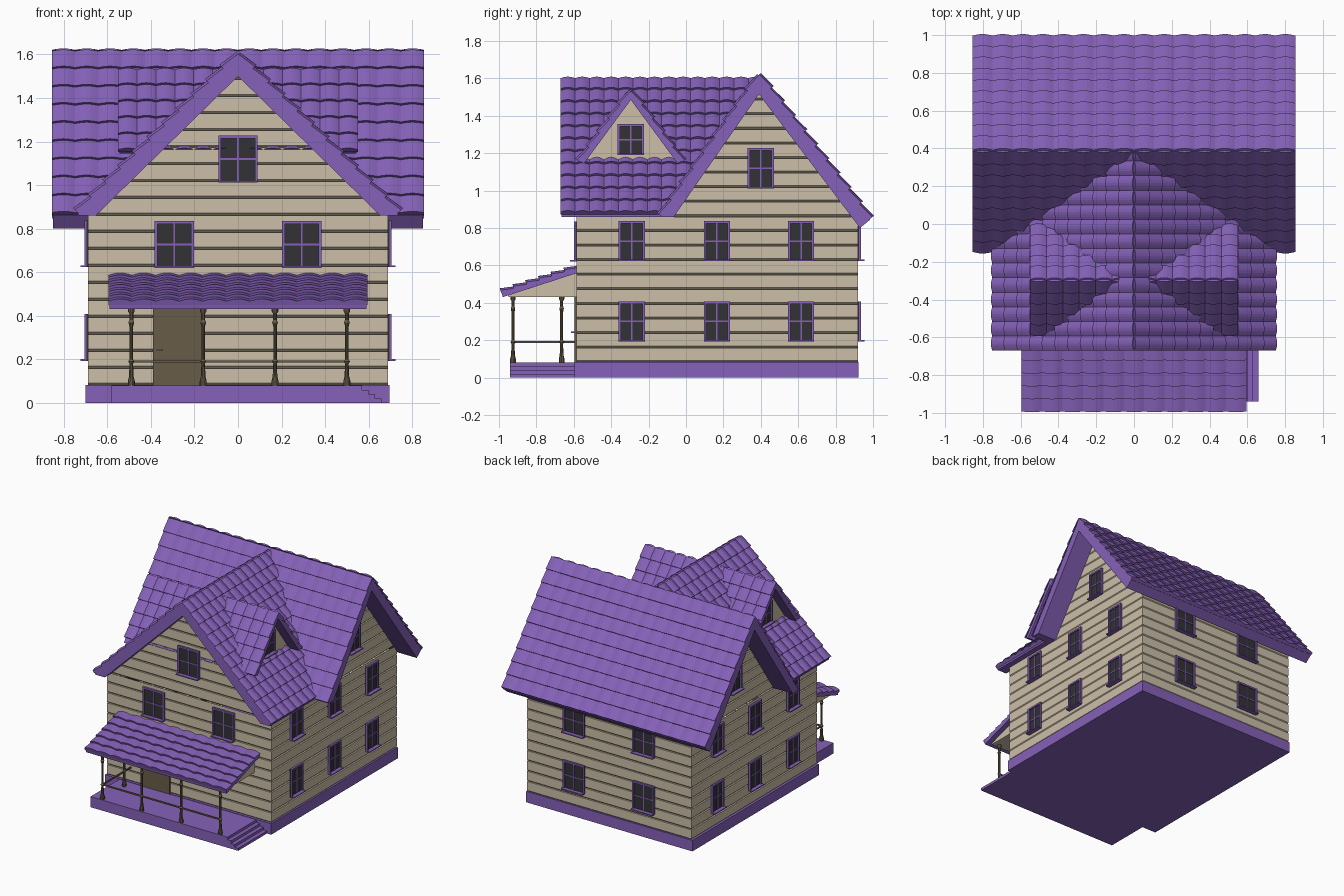
import bpy, bmesh, math
from mathutils import Vector as V

cube = bpy.data.objects.get("Cube")
if cube:
    bpy.data.objects.remove(cube, do_unlink=True)


def material(name, rgb):
    m = bpy.data.materials.new(name)
    m.use_nodes = True
    m.diffuse_color = (*rgb, 1)
    m.node_tree.nodes["Principled BSDF"].inputs["Base Color"].default_value = (*rgb, 1)
    return m


PURPLE = material("purple", (0.235, 0.12, 0.48))
CREAM = material("cream", (0.60, 0.52, 0.39))
BROWN = material("dark brown", (0.138, 0.108, 0.066))
GLASS = material("dark glass", (0.032, 0.031, 0.034))


def finish(name, bm, *mats, normals=True):
    if normals:
        bmesh.ops.recalc_face_normals(bm, faces=bm.faces)
    me = bpy.data.meshes.new(name)
    bm.to_mesh(me)
    bm.free()
    for m in mats:
        me.materials.append(m)
    ob = bpy.data.objects.new(name, me)
    bpy.context.collection.objects.link(ob)
    return ob


def add_box(bm, lo, hi, mat=0):
    geo = bmesh.ops.create_cube(bm, size=1)["verts"]
    for v in geo:
        v.co = V([a + (b - a) * (c + 0.5) for a, b, c in zip(lo, hi, v.co)])
    for f in {f for v in geo for f in v.link_faces}:
        f.material_index = mat


def box(name, lo, hi, mat):
    bm = bmesh.new()
    add_box(bm, lo, hi)
    return finish(name, bm, mat)


def clip(bm, plane, fill):
    """Cut away everything behind the plane."""
    geom = bm.verts[:] + bm.edges[:] + bm.faces[:]
    cut = bmesh.ops.bisect_plane(bm, geom=geom, plane_co=plane[0], plane_no=plane[1],
                                 clear_inner=True)["geom_cut"]
    if fill:
        bmesh.ops.holes_fill(bm, edges=[e for e in cut if isinstance(e, bmesh.types.BMEdge)])


def prism(name, points, sweep, mat, plane=None):
    bm = bmesh.new()
    face = bm.faces.new([bm.verts.new(p) for p in points])
    ext = bmesh.ops.extrude_face_region(bm, geom=[face])["geom"]
    bmesh.ops.translate(bm, vec=sweep, verts=[v for v in ext if isinstance(v, bmesh.types.BMVert)])
    if plane:
        clip(bm, plane, True)
    return finish(name, bm, mat)


def tiles(name, corner, along, down, waves, rows, plane=None):
    """Overlapping rows of rounded tiles on a roof slope."""
    corner, along, down = V(corner), V(along), V(down)
    n = along.cross(down).normalized()
    n = n if n.z > 0 else -n
    seg = 6
    lines = [(0, 0, 0)]
    for r in range(rows):
        lines += [(r / rows, 0.002, 1), ((r + 1) / rows, 0.015, 1)]
    lines.append((1, -0.004, 0))
    bm = bmesh.new()
    grid = []
    for t, h, wavy in lines:
        row = [bm.verts.new(corner + down * t - n * 0.003)]
        for i in range(waves * seg + 1):
            w = 0.011 * abs(math.sin(math.pi * i / seg)) * wavy
            row.append(bm.verts.new(corner + along * (i / waves / seg) + down * t + n * (h + w)))
        row.append(bm.verts.new(corner + along + down * t - n * 0.003))
        grid.append(row)
    for a, b in zip(grid, grid[1:]):
        for i in range(len(a) - 1):
            bm.faces.new((a[i], a[i + 1], b[i + 1], b[i]))
    if plane:
        clip(bm, plane, False)
    bm.normal_update()
    if sum((f.normal.dot(n) for f in bm.faces)) < 0:
        bmesh.ops.reverse_faces(bm, faces=bm.faces)
    return finish(name, bm, PURPLE, normals=False)


def on_wall(axis, side, wall, u, d, z):
    return V((u, wall + side * d, z)) if axis == "y" else V((wall + side * d, u, z))


PLANK, GROOVE = 0.078, 0.011


def siding(name, axis, side, wall, z0, z1, lo, hi):
    """Boards with a bevelled groove at the bottom of each one."""
    bm = bmesh.new()
    prof, z = [], z0
    while z < z1 - 0.002:
        prof += [(-0.012, z), (0, min(z + GROOVE, z1)), (0, min(z + PLANK, z1))]
        z += PLANK
    strip = [[bm.verts.new(on_wall(axis, side, wall, f(z), d, z)) for f in (lo, hi)] for d, z in prof]
    for a, b in zip(strip, strip[1:]):
        bm.faces.new((a[0], a[1], b[1], b[0]))
    bm.normal_update()
    out = on_wall(axis, side, 0, 0, 1, 0)
    for f in bm.faces:
        if f.normal.dot(out) < -0.01:
            f.normal_flip()
    finish(name, bm, CREAM, normals=False)


def window(name, axis, side, wall, c, z0, w, h):
    bm = bmesh.new()

    def bar(u0, u1, d0, d1, a, b, mat=0):
        p, q = on_wall(axis, side, wall, c + u0, d0, a), on_wall(axis, side, wall, c + u1, d1, b)
        add_box(bm, [min(s) for s in zip(p, q)], [max(s) for s in zip(p, q)], mat)
    r, z1, t = w / 2, z0 + h, 0.013
    bar(-r, r, -0.01, 0.005, z0, z1, 1)
    for s in (-1, 1):
        bar(s * r, s * (r - t), -0.01, 0.015, z0, z1)
    bar(-r, r, -0.01, 0.015, z1 - t, z1)
    bar(-r, r, -0.01, 0.034, z0, z0 + 0.008)
    bar(-0.004, 0.004, 0, 0.009, z0, z1)
    mid = z0 + h / 2
    bar(-r, r, 0, 0.009, mid - 0.004, mid + 0.004)
    finish(name, bm, PURPLE, GLASS)


# Foundation, porch floor and side steps
FRONT, BACK, SIDE, EAVE = -0.585, 0.92, 0.69, 0.86
box("foundation", (-0.7, -0.595, 0), (0.695, BACK + 0.003, 0.083), PURPLE)
box("porch_floor", (-0.58, -0.94, 0), (0.57, -0.59, 0.08), PURPLE)
for i in range(3):
    box("porch_step", (0.56, -0.94, 0), (0.60 + 0.03 * i, -0.59, 0.06 - 0.02 * i), PURPLE)

# Walls and gables
def const(k):
    return lambda z: k

for side, wall in ((-1, FRONT), (1, BACK)):
    siding("end_wall", "y", side, wall, 0.08, EAVE, const(-SIDE), const(SIDE))
siding("front_gable", "y", -1, FRONT, EAVE, 1.52,
       lambda z: -min(SIDE, (1.52 - z) / 0.98), lambda z: min(SIDE, (1.52 - z) / 0.98))
for s in (-1, 1):
    siding("side_wall", "x", s, s * SIDE, 0.08, EAVE, const(FRONT), const(BACK))
    siding("side_gable", "x", s, s * SIDE, EAVE, 1.535,
           lambda z: 0.39 - (1.535 - z) / 1.433, lambda z: min(BACK, 0.39 + (1.535 - z) / 1.294))

# Main roof
prism("main_roof_front_board", [(-0.85, y, z) for y, z in
      ((0.39, 1.615), (-0.13, 0.87), (-0.13, 0.86), (-0.065, 0.86), (0.39, 1.515))],
      (1.7, 0, 0), PURPLE)
prism("main_roof_back_board", [(-0.85, y, z) for y, z in
      ((0.39, 1.615), (0.985, 0.845), (0.93, 0.80), (0.39, 1.515))], (1.7, 0, 0), PURPLE)
tiles("main_roof_front_tiles", (-0.855, 0.39, 1.615), (1.71, 0, 0), (0, -0.525, -0.75), 16, 9)
tiles("main_roof_back_tiles", (-0.855, 0.39, 1.62), (1.71, 0, 0), (0, 0.595, -0.77), 16, 10)

# Cross roof over the front gable, trimmed where it meets the main roof
valley = ((0, 0.39, 1.59), V((0, -1.433, 1)).normalized())
for s in (-1, 1):
    prism("cross_roof_board", [(s * x, -0.665, z) for x, z in
          ((0, 1.6), (0.735, 0.88), (0.735, 0.86), (0.653, 0.86), (0, 1.5))],
          (0, 1.08, 0), PURPLE, valley)
    tiles("cross_roof_tiles", (0, -0.67, 1.6), (0, 1.08, 0), (s * 0.74, 0, -0.725), 14, 11, valley)

    # Dormer
    ridge = -0.295
    prism("dormer_body", [(s * 0.1, y, z) for y, z in
          ((ridge, 1.505), (ridge - 0.285, 1.12), (ridge + 0.285, 1.12))], (s * 0.36, 0, 0), CREAM)
    for d in (-1, 1):
        prism("dormer_roof_board", [(s * 0.03, ridge + d * y, z) for y, z in
              ((0, 1.53), (0.275, 1.158), (0.25, 1.145), (0, 1.485))], (s * 0.515, 0, 0), PURPLE)
        tiles("dormer_roof_tiles", (s * 0.03, ridge, 1.53), (s * 0.52, 0, 0),
              (0, d * 0.277, -0.375), 6, 5)
    window("dormer_window", "x", s, s * 0.46, ridge, 1.19, 0.14, 0.165)

    # Side windows
    for y in (-0.29, 0.165, 0.615):
        for z in (0.193, 0.623):
            window("side_window", "x", s, s * SIDE, y, z, 0.14, 0.215)
    window("side_attic_window", "x", s, s * SIDE, 0.4, 1.012, 0.14, 0.215)

    # Front and back windows
    window("front_window", "y", -1, FRONT, s * 0.293, 0.62, 0.18, 0.215)
    for z in (0.193, 0.623):
        window("back_window", "y", 1, BACK, s * 0.293, z, 0.18, 0.215)
window("front_attic_window", "y", -1, FRONT, 0, 1.012, 0.18, 0.215)

# Door
box("door", (-0.39, FRONT - 0.012, 0.08), (-0.155, FRONT + 0.01, 0.47), BROWN)
box("door_handle", (-0.375, FRONT - 0.03, 0.24), (-0.345, FRONT - 0.01, 0.248), PURPLE)

# Porch roof
prism("porch_roof_board", [(-0.59, y, z) for y, z in
      ((-0.58, 0.59), (-0.985, 0.457), (-0.98, 0.43), (-0.58, 0.56))], (1.18, 0, 0), PURPLE)
tiles("porch_roof_tiles", (-0.595, -0.58, 0.585), (1.19, 0, 0), (0, -0.408, -0.132), 11, 6)
prism("porch_roof_infill", [(-0.55, y, z) for y, z in
      ((-0.58, 0.43), (-0.95, 0.43), (-0.95, 0.445), (-0.58, 0.565))], (1.1, 0, 0), CREAM)


def post(x, y):
    """Turned post, revolved from a profile."""
    prof = ((0.016, 0.08), (0.016, 0.1), (0.011, 0.12), (0.008, 0.18), (0.014, 0.19), (0.008, 0.2),
            (0.008, 0.35), (0.013, 0.37), (0.009, 0.38), (0.009, 0.41), (0.015, 0.42), (0.015, 0.435))
    bm = bmesh.new()
    vs = [bm.verts.new((x + r, y, z)) for r, z in prof]
    es = [bm.edges.new(p) for p in zip(vs, vs[1:])]
    bmesh.ops.spin(bm, geom=vs + es, cent=(x, y, 0), axis=(0, 0, 1), angle=math.tau, steps=10)
    bmesh.ops.remove_doubles(bm, verts=bm.verts, dist=0.0002)
    finish("porch_post", bm, BROWN)


# Porch posts and rails
for x in (-0.49, -0.16, 0.17, 0.5):
    post(x, -0.925)
post(-0.49, -0.665)
box("front_rail", (-0.49, -0.93, 0.185), (0.5, -0.92, 0.195), BROWN)
box("side_rail", (-0.495, -0.925, 0.185), (-0.485, FRONT, 0.195), BROWN)
